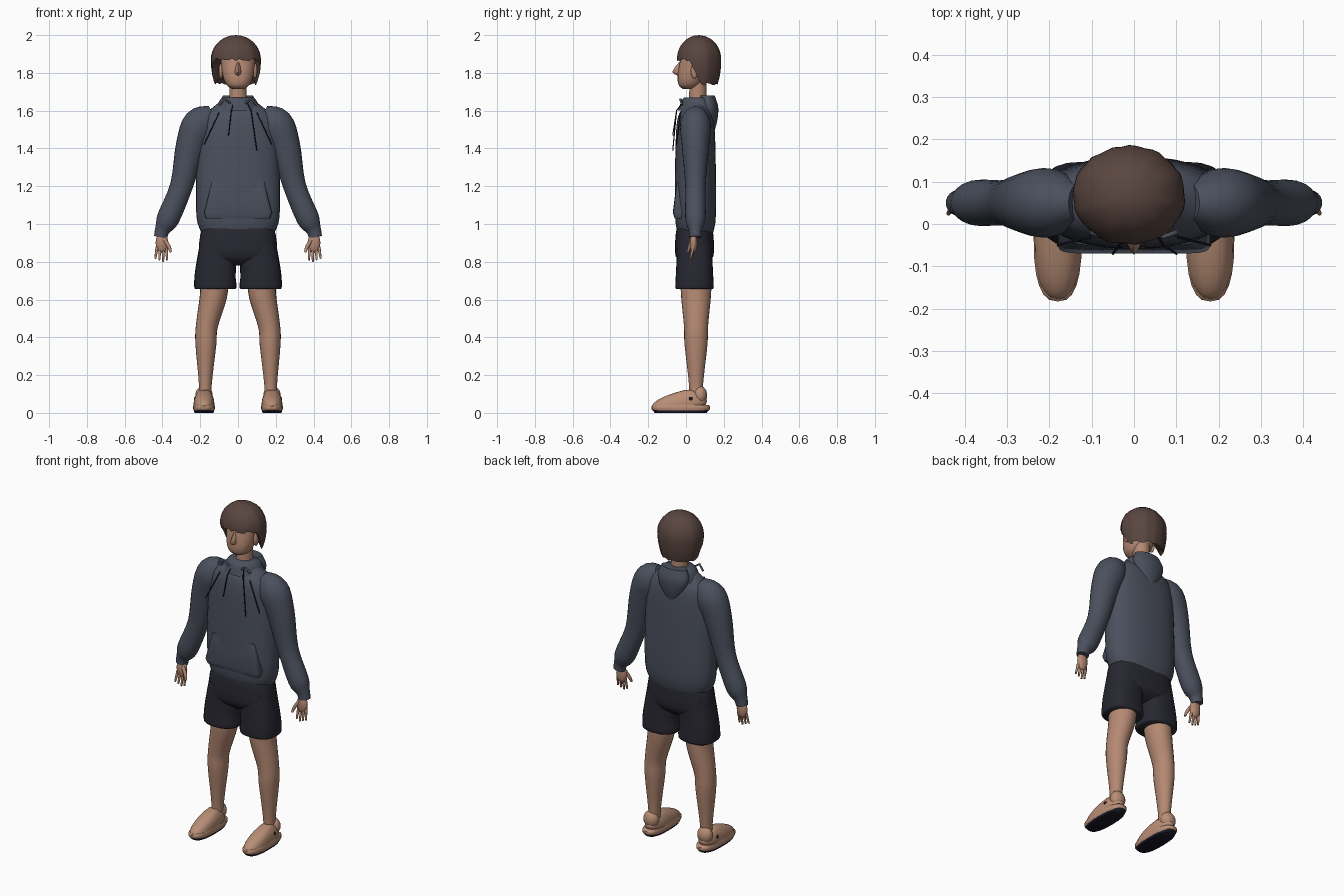
import bpy, bmesh, math, random
from mathutils import Matrix, Vector

random.seed(4)
if "Cube" in bpy.data.objects:
    bpy.data.objects.remove(bpy.data.objects["Cube"])


def material(name, red, green, blue):
    result = bpy.data.materials.new(name)
    result.use_nodes = True
    result.diffuse_color = (red, green, blue, 1)
    shader = result.node_tree.nodes["Principled BSDF"]
    shader.inputs["Base Color"].default_value = (red, green, blue, 1)
    return result


navy = material("slate blue cloth", .07, .08, .11)
charcoal = material("charcoal cloth", .02, .02, .03)
skin = material("skin", .46, .25, .17)
brown = material("brown hair", .1, .06, .05)
rubber = material("tan rubber", .48, .27, .18)
dark = material("dark trim", .01, .01, .02)


def finish(name, mesh_builder, colour):
    """Turn a bmesh into a smooth shaded object of one colour."""
    bmesh.ops.recalc_face_normals(mesh_builder, faces=mesh_builder.faces)
    mesh = bpy.data.meshes.new(name)
    mesh_builder.to_mesh(mesh)
    mesh_builder.free()
    mesh.materials.append(colour)
    part = bpy.data.objects.new(name, mesh)
    bpy.context.collection.objects.link(part)
    bpy.ops.object.select_all(action="DESELECT")
    part.select_set(True)
    bpy.context.view_layer.objects.active = part
    bpy.ops.object.shade_smooth_by_angle(angle=math.radians(50))


def bridge(builder, lower, upper):
    """Join two closed loops of vertices with quads."""
    for index in range(len(lower)):
        builder.faces.new((lower[index - 1], lower[index], upper[index], upper[index - 1]))


def smooth_path(keys, steps):
    """Catmull-Rom interpolation through the key sections."""
    padded = [keys[0], *keys, keys[-1]]
    path = []
    for before, start, end, after in zip(padded, padded[1:], padded[2:], padded[3:]):
        for step in range(steps):
            t = step / steps
            path.append(start + t / 2 * (end - before + t * (
                2 * before - 5 * start + 4 * end - after + t * (3 * (start - end) + after - before))))
    return path + [keys[-1]]


def loft(name, colour, sections, y=0, depth=1, lean=0, power=2, steps=4, sides=24):
    """Skin oval sections (x, z, half width, optional half depth) along a path."""
    keys = [Vector((*section, section[2] * depth)[:4]) for section in sections]
    path = smooth_path(keys, steps)
    builder = bmesh.new()
    loops = []
    for index, (x, z, width, thickness) in enumerate(path):
        along = path[min(index + 1, len(path) - 1)] - path[max(index - 1, 0)]
        across = Vector((along[1], 0, -along[0])).normalized()
        centre = Vector((x, y + lean * (z - keys[0][1]), z))
        loop = []
        for side in range(sides):
            angle = math.tau * side / sides
            c, s = (math.copysign(abs(f(angle)) ** (2 / power), f(angle)) for f in (math.cos, math.sin))
            loop.append(builder.verts.new(centre + across * c * width + Vector((0, s * thickness, 0))))
        loops.append(loop)
    for lower, upper in zip(loops, loops[1:]):
        bridge(builder, lower, upper)
    builder.faces.new(loops[0])
    builder.faces.new(loops[-1])
    finish(name, builder, colour)


def ellipsoid(name, colour, centre, radii):
    builder = bmesh.new()
    placement = Matrix.Translation(centre) @ Matrix.Diagonal((*radii, 1))
    bmesh.ops.create_uvsphere(builder, u_segments=20, v_segments=12, radius=1, matrix=placement)
    finish(name, builder, colour)


def cord(name, colour, points, radius):
    curve = bpy.data.curves.new(name, "CURVE")
    curve.dimensions = "3D"
    curve.bevel_depth = radius
    curve.bevel_resolution = 2
    curve.use_fill_caps = True
    spline = curve.splines.new("POLY")
    spline.points.add(len(points) - 1)
    for point, position in zip(spline.points, points):
        point.co = (*position, 1)
    curve.materials.append(colour)
    bpy.context.collection.objects.link(bpy.data.objects.new(name, curve))


# Sweatshirt body, collar, hanging hood and front pocket
loft("sweatshirt_body", navy, [(0, .95, .19), (0, 1.04, .22), (0, 1.3, .22), (0, 1.54, .2),
                               (0, 1.62, .13), (0, 1.66, .07)], y=.05, depth=.49, power=2.3, sides=32)
loft("hood_collar", navy, [(0, 1.6, .12), (0, 1.65, .1), (0, 1.67, .08)], y=.06, depth=.85)
loft("hood", navy, [(0, 1.49, .02), (0, 1.55, .07), (0, 1.62, .1), (0, 1.68, .08)],
     y=.14, depth=.5, lean=-.15)
loft("front_pocket", navy, [(0, 1.03, .17, .04), (0, 1.06, .18, .05), (0, 1.22, .14, .03)],
     y=-.02, power=8, steps=1)

# Drawstrings hanging from the collar
for side, reach, drop in (("right", -.05, 1.47), ("left", .1, 1.39)):
    cord(side + "_drawstring", dark, [(reach / 2, -.02, 1.64), (reach * .7, -.05, 1.6),
                                      (reach, -.07, drop)], .003)

# Shorts seat
loft("shorts_seat", charcoal, [(0, .78, .1), (0, .83, .2), (0, .94, .2), (0, .99, .18)],
     y=.045, depth=.5, power=2.6)

for sign, side in ((1, "left"), (-1, "right")):

    def limb(part, colour, sections, **options):
        """Loft on this side of the body."""
        mirrored = [(sign * x, *rest) for x, *rest in sections]
        loft(side + "_" + part, colour, mirrored, **options)

    def blob(part, colour, x, y, z, radii):
        ellipsoid(side + "_" + part, colour, (sign * x, y, z), radii)

    # Sleeve gathered at the cuff, creases on the chest, loop at the collar
    limb("sleeve", navy, [(.13, 1.58, .05), (.2, 1.53, .09), (.25, 1.41, .08), (.3, 1.2, .06),
                          (.37, 1.03, .06), (.4, .97, .04), (.41, .93, .035)], y=.05, depth=.9)
    cord(side + "_chest_crease", dark, [(sign * .1, -.03, 1.59), (sign * .18, -.05, 1.42)], .003)
    cord(side + "_collar_loop", navy, [(sign * .04, -.02, 1.64), (sign * .07, -.03, 1.66),
                                       (sign * .1, -.02, 1.63)], .006)

    # Hand with splayed fingers
    blob("palm", skin, .403, .04, .9, (.033, .02, .055))
    for finger in range(4):
        knuckle = .38 + finger * .016
        tip = knuckle + (finger - 1) * .005
        limb("finger_" + str(finger + 1), skin, [(tip, .8 + abs(finger - 1) * .008, .005),
                                                 (knuckle, .88, .009)], y=.025, lean=.2, sides=10)
    limb("thumb", skin, [(.356, .85, .006), (.366, .88, .01), (.39, .92, .01)],
         y=.01, lean=.3, sides=10)

    # Shorts leg and bare leg
    limb("shorts_leg", charcoal, [(.12, .655, .105), (.12, .67, .112), (.12, .74, .108), (.1, .9, .1)],
         y=.045, depth=.91, power=2.5)
    limb("leg", skin, [(.175, .03, .034), (.173, .15, .034), (.17, .36, .055), (.165, .46, .058),
                       (.13, .62, .072), (.125, .72, .075)], y=.053, depth=1.1)

    # Clog: outsole, sole, upper rounding back from the toe, heel strap and rivet
    limb("outsole", dark, [(.18, 0, .05), (.18, .016, .055)], y=-.028, depth=2.75, power=2.6, steps=1)
    limb("clog_sole", rubber, [(.18, .012, .054), (.18, .02, .057), (.18, .036, .057), (.18, .042, .054)],
         y=-.028, depth=2.72, power=2.6, steps=1)
    upper = []
    for step in range(9):
        t = step / 8
        upper.append((.18, .03 + .09 * t, .055 - .03 * t ** 3, .135 + .06 * t - .17 * t * t))
    limb("clog_upper", rubber, upper, y=-.045, lean=.65, power=2.3, steps=1)
    blob("heel_strap", rubber, .18, .075, .093, (.046, .037, .05))
    blob("strap_rivet", dark, .226, .025, .075, (.008, .01, .01))

    # Ear
    blob("ear", skin, .09, .045, 1.81, (.012, .02, .04))

# Neck, head and nose
loft("neck", skin, [(0, 1.6, .05), (0, 1.68, .046), (0, 1.78, .046)], y=.063)
loft("head", skin, [(0, 1.715, .03), (0, 1.735, .06), (0, 1.78, .08), (0, 1.85, .09), (0, 1.92, .09),
                    (0, 1.95, .05)], y=.012, depth=.93, lean=.27, power=2.2)
loft("nose", skin, [(0, 1.785, .012, .01), (0, 1.805, .02, .045), (0, 1.855, .01, .015)],
     y=-.03, lean=.1, power=1.5, steps=2, sides=12)

# Hair: an oval dome, cut high over the face and low around the back
builder = bmesh.new()
strands, levels = 44, 12
crown = builder.verts.new((-.01, .07, 2))
rings = [[] for level in range(levels + 1)]
for strand in range(strands):
    angle = math.tau * strand / strands
    c, s = math.cos(angle), math.sin(angle)
    front = min(max((.2 - s) / .75, 0), 1)
    hem = 1.74 + .13 * front ** 2 * (3 - 2 * front) + random.uniform(-.008, .008)
    clump = 1 + random.uniform(-.02, .02)
    for level in range(levels):
        z = 2 - (2 - hem) * ((level + 1) / levels) ** 1.5
        rise = (z - 1.87) / (.13 if z > 1.87 else .24)
        width = clump * math.sqrt(1 - rise ** 2)
        rings[level].append(builder.verts.new((.133 * c * width - .012, .117 * s * width + .068, z)))
    rings[levels].append(builder.verts.new((.1 * c - .01, .09 * s + .068, hem + .02)))
for lower, upper in zip(rings, rings[1:]):
    bridge(builder, lower, upper)
for strand in range(strands):
    builder.faces.new((crown, rings[0][strand - 1], rings[0][strand]))
builder.faces.new(rings[levels])
finish("hair", builder, brown)
